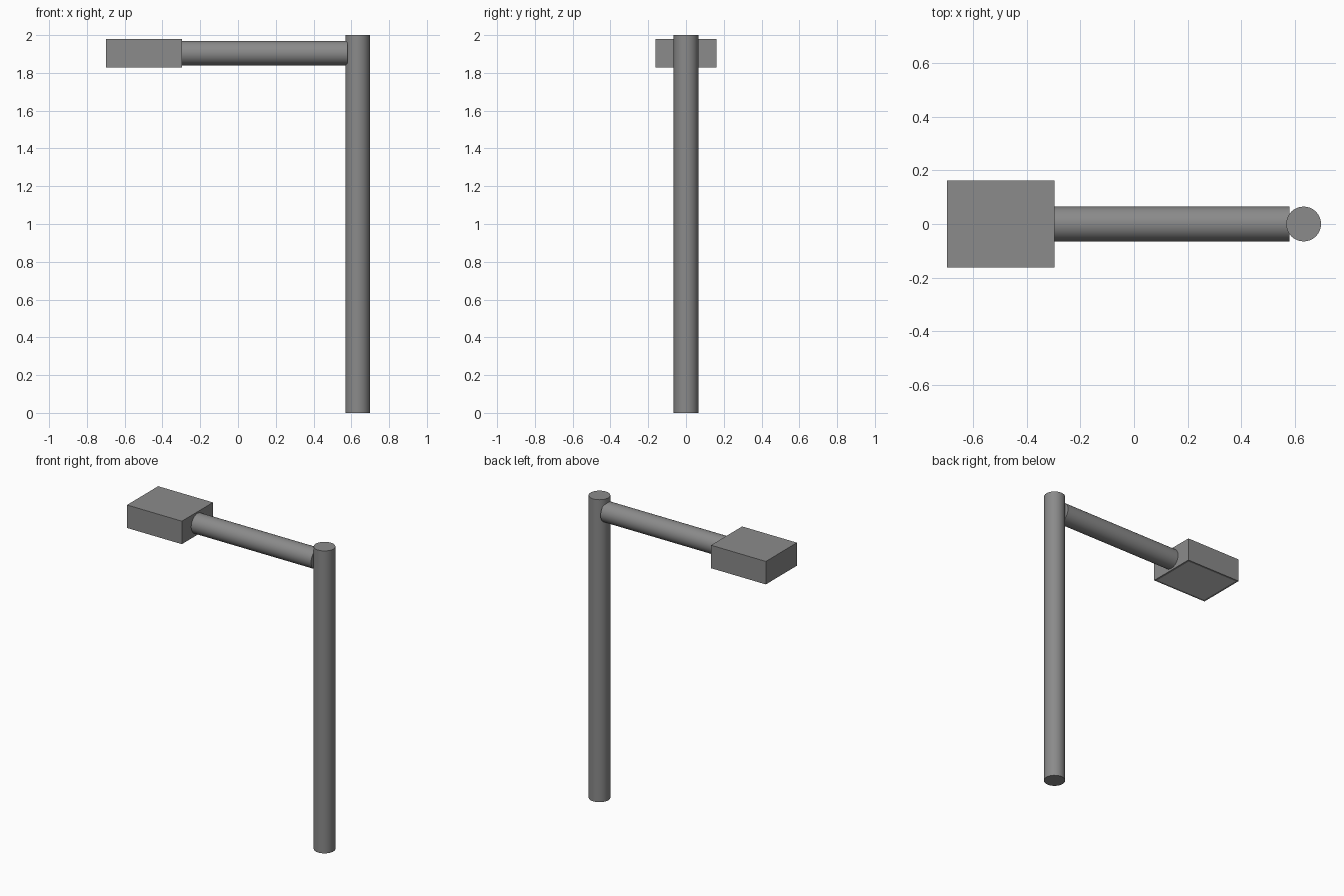
import bpy, bmesh, math

if "Cube" in bpy.data.objects:
    bpy.data.objects.remove(bpy.data.objects["Cube"])

def material(name, value):
    mat = bpy.data.materials.new(name)
    mat.diffuse_color = (value, value, value, 1)
    mat.use_nodes = True
    mat.node_tree.nodes["Principled BSDF"].inputs["Base Color"].default_value = mat.diffuse_color
    return mat

dark = material("dark_metal", 0.256)
light = material("light_panel", 0.8)

def rod(name, loc, length, rot=(0, 0, 0)):
    bpy.ops.mesh.primitive_cylinder_add(vertices=32, radius=0.065, depth=length,
                                        location=loc, rotation=rot)
    ob = bpy.context.object
    ob.name = name
    ob.data.materials.append(dark)
    bpy.ops.object.shade_smooth_by_angle(angle=math.radians(30))
    return ob

# Upright post and horizontal arm
rod("post", (0.633, 0, 1.0), 2.0)
rod("arm", (0.14, 0, 1.905), 0.88, (0, math.pi / 2, 0))

# Lamp head with a light panel framed by a dark rim underneath
bm = bmesh.new()
bmesh.ops.create_cube(bm, size=1)
bmesh.ops.scale(bm, vec=(0.401, 0.325, 0.152), verts=bm.verts)
bm.normal_update()
bottom = min(bm.faces, key=lambda f: f.calc_center_median().z)
bmesh.ops.inset_region(bm, faces=[bottom], thickness=0.02)
bottom.material_index = 1
mesh = bpy.data.meshes.new("lamp_head")
bm.to_mesh(mesh)
bm.free()
mesh.materials.append(dark)
mesh.materials.append(light)
head = bpy.data.objects.new("lamp_head", mesh)
head.location = (-0.4975, 0, 1.904)
bpy.context.collection.objects.link(head)
